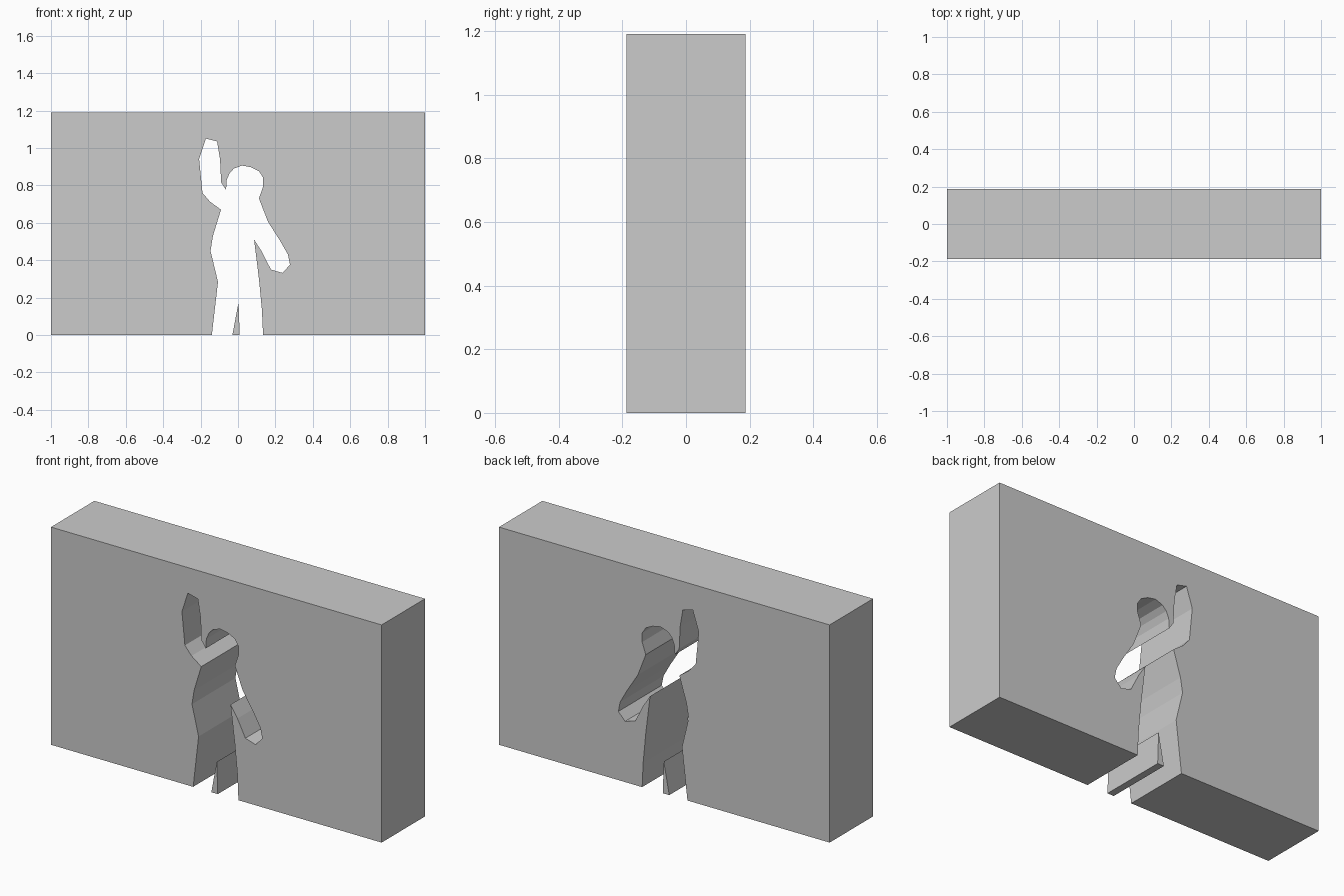
import bpy, bmesh

if "Cube" in bpy.data.objects:
    bpy.data.objects.remove(bpy.data.objects["Cube"])

DEPTH = 0.375
HEIGHT = 1.19


def extrude_profile(name, points):
    """Extrude an x/z outline through the full wall depth."""
    bm = bmesh.new()
    face = bm.faces.new([bm.verts.new((x, -DEPTH / 2, z)) for x, z in points])
    result = bmesh.ops.extrude_face_region(bm, geom=[face])
    moved = [v for v in result["geom"] if isinstance(v, bmesh.types.BMVert)]
    bmesh.ops.translate(bm, verts=moved, vec=(0, DEPTH, 0))
    bmesh.ops.recalc_face_normals(bm, faces=bm.faces)
    mesh = bpy.data.meshes.new(name)
    bm.to_mesh(mesh)
    bm.free()
    obj = bpy.data.objects.new(name, mesh)
    bpy.context.collection.objects.link(obj)
    return obj


# Waving figure outline, from left foot over the head to right foot
left_side = [(-0.14, 0), (-0.107, 0.284), (-0.147, 0.45), (-0.134, 0.53), (-0.091, 0.67)]
raised_arm = [(-0.15, 0.713), (-0.19, 0.76), (-0.208, 0.94), (-0.172, 1.05),
              (-0.112, 1.035), (-0.096, 0.94), (-0.09, 0.815), (-0.064, 0.777)]
head = [(-0.06, 0.83), (-0.045, 0.865), (-0.022, 0.89), (0.022, 0.906), (0.07, 0.897),
        (0.112, 0.876), (0.134, 0.842), (0.134, 0.793), (0.112, 0.73)]
lowered_arm = [(0.16, 0.606), (0.225, 0.504), (0.267, 0.43), (0.278, 0.375),
               (0.237, 0.332), (0.176, 0.35), (0.128, 0.445), (0.086, 0.51)]
right_side = [(0.112, 0.3), (0.128, 0.134), (0.134, 0)]
figure = left_side + raised_arm + head + lowered_arm + right_side

# Wall with the figure-shaped opening reaching the ground
extrude_profile("wall", [(-1, 0)] + figure + [(1, 0), (1, HEIGHT), (-1, HEIGHT)])

# Thin wedge standing between the legs
extrude_profile("leg_gap_wedge", [(-0.03, 0), (0.003, 0.175), (0.009, 0)])
